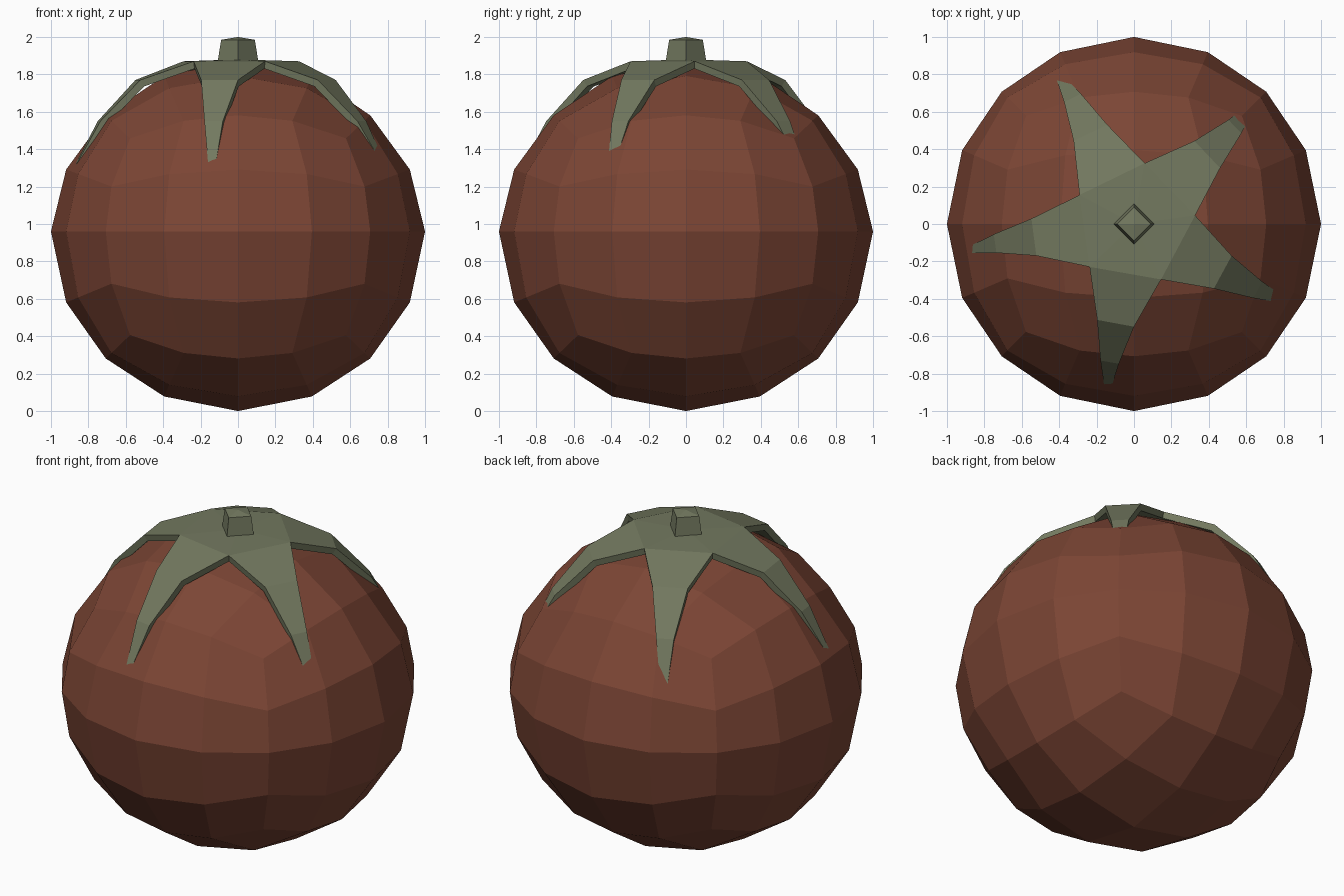
import bpy, bmesh, math
from mathutils import Vector

if "Cube" in bpy.data.objects:
    bpy.data.objects.remove(bpy.data.objects["Cube"])


def material(name, color):
    m = bpy.data.materials.new(name)
    m.diffuse_color = (*color, 1)
    m.use_nodes = True
    m.node_tree.nodes["Principled BSDF"].inputs["Base Color"].default_value = m.diffuse_color
    return m


def make_object(name, bm, mat):
    bmesh.ops.recalc_face_normals(bm, faces=bm.faces[:])
    mesh = bpy.data.meshes.new(name)
    bm.to_mesh(mesh)
    bm.free()
    mesh.materials.append(mat)
    ob = bpy.data.objects.new(name, mesh)
    bpy.context.collection.objects.link(ob)
    return ob


def polar(r, degrees, z, side=0.0):
    a = math.radians(degrees)
    return Vector((r * math.cos(a) - side * math.sin(a),
                   r * math.sin(a) + side * math.cos(a), z))


red = material("fruit_skin", (0.20, 0.06, 0.035))
green = material("leaf_green", (0.17, 0.19, 0.115))

# Fruit: cube grid rounded to a sphere, flattened towards the top
bm = bmesh.new()
bmesh.ops.create_cube(bm, size=2)
bmesh.ops.subdivide_edges(bm, edges=bm.edges[:], cuts=3, use_grid_fill=True)
for v in bm.verts:
    p = Vector([math.copysign(0.43, c) if 0.3 < abs(c) < 0.7 else c for c in v.co])
    p.normalize()
    if p.z > 0:
        p.z *= 0.79 + 0.125 * p.z
    else:
        p.z *= 0.96
    v.co = p + Vector((0, 0, 0.96))
make_object("fruit", bm, red)

# Calyx: five draped, tapering leaves around a flat centre
bm = bmesh.new()
notches = [bm.verts.new(polar(0.33, 8 + 72 * i, 1.87)) for i in range(5)]
center = bm.verts.new((0, 0, 1.88))
for i in range(5):
    right, left = notches[i], notches[(i + 1) % 5]
    bm.faces.new((center, right, left))
    for r, z, half, turn in ((0.54, 1.77, 0.10, 43.5), (0.75, 1.55, 0.05, 44),
                             (0.905, 1.27, 0.014, 45)):
        a = bm.verts.new(polar(r, turn + 72 * i, z, -half))
        b = bm.verts.new(polar(r, turn + 72 * i, z, half))
        bm.faces.new((right, a, b, left))
        right, left = a, b
calyx = make_object("calyx", bm, green)
solid = calyx.modifiers.new("thickness", 'SOLIDIFY')
solid.thickness = 0.04
solid.offset = -1

# Stem: short four-sided stub with a slightly peaked top
bm = bmesh.new()
rings = [[bm.verts.new(polar(r, 90 * i, z)) for i in range(4)]
         for r, z in ((0.11, 1.86), (0.09, 1.985))]
tip = bm.verts.new((0, 0, 2.0))
bm.faces.new(rings[0])
for i in range(4):
    j = (i + 1) % 4
    bm.faces.new((rings[0][i], rings[0][j], rings[1][j], rings[1][i]))
    bm.faces.new((rings[1][i], rings[1][j], tip))
make_object("stem", bm, green)
